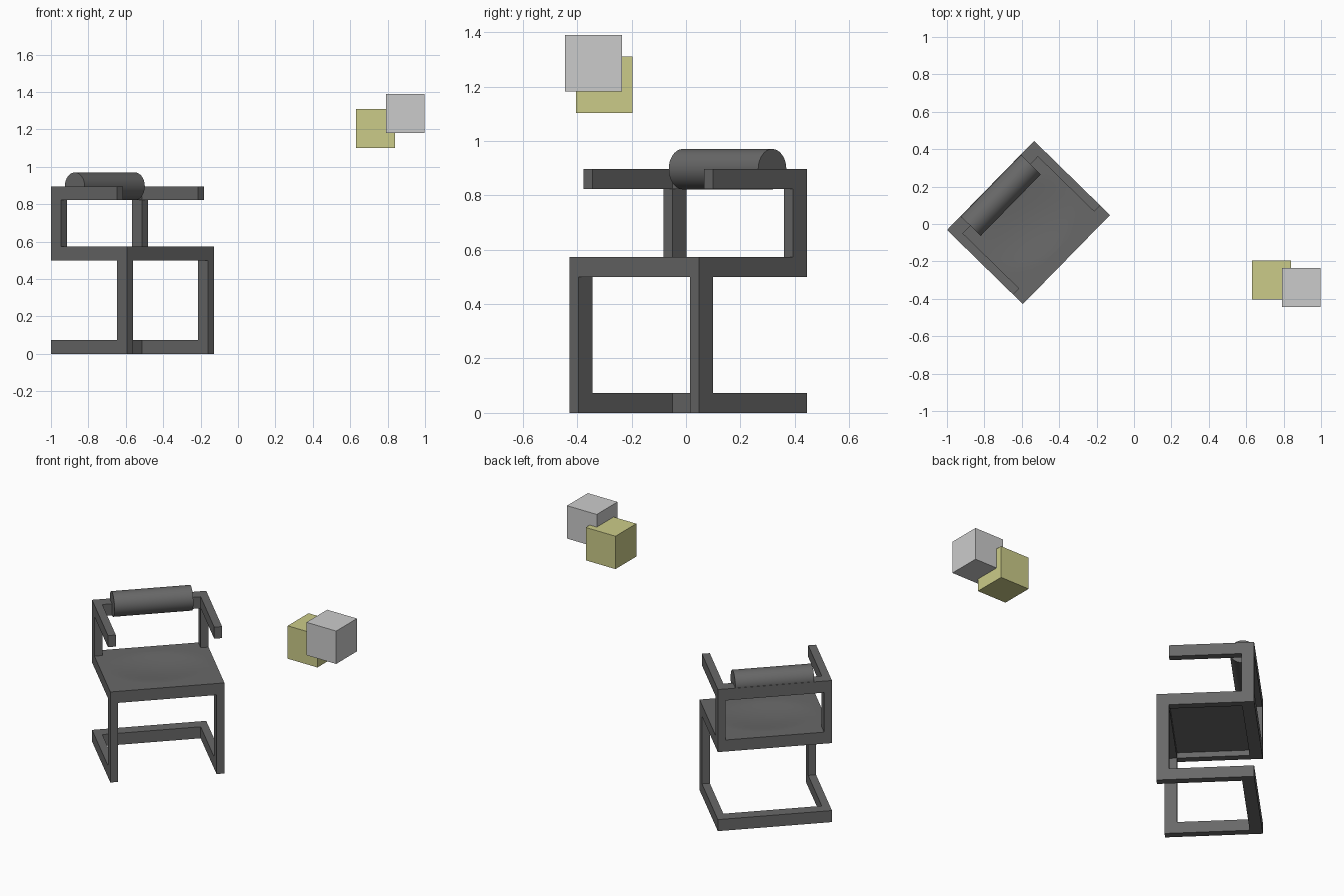
import bpy, bmesh, math
from mathutils import Matrix, Vector

if "Cube" in bpy.data.objects:
    bpy.data.objects.remove(bpy.data.objects["Cube"], do_unlink=True)


def material(name, rgb):
    m = bpy.data.materials.new(name)
    m.use_nodes = True
    m.diffuse_color = (*rgb, 1)
    m.node_tree.nodes["Principled BSDF"].inputs["Base Color"].default_value = (*rgb, 1)
    return m


CHARCOAL = material("charcoal", (0.14, 0.14, 0.14))
GREY = material("light grey", (0.6, 0.6, 0.6))
OLIVE = material("olive yellow", (0.6, 0.6, 0.25))

# The chair is designed square to its own axes, then turned into place
PLACE = Matrix.Translation((-0.564, 0.008, 0)) @ Matrix.Rotation(math.radians(45.65), 4, "Z")
IDENTITY = Matrix.Identity(4)


def finish(name, bm, mat, place):
    mesh = bpy.data.meshes.new(name)
    bm.to_mesh(mesh)
    bm.free()
    mesh.materials.append(mat)
    obj = bpy.data.objects.new(name, mesh)
    obj.matrix_world = place
    bpy.context.collection.objects.link(obj)
    return obj


def box(name, low, high, mat=CHARCOAL, place=PLACE):
    low, high = Vector(low), Vector(high)
    bm = bmesh.new()
    bmesh.ops.create_cube(bm, size=1)
    for v in bm.verts:
        v.co = (low + high) / 2 + v.co * (high - low)
    return finish(name, bm, mat, place)


def smooth(obj):
    bpy.ops.object.select_all(action="DESELECT")
    obj.select_set(True)
    bpy.context.view_layer.objects.active = obj
    bpy.ops.object.shade_smooth_by_angle(angle=math.radians(35))


W, D = 0.333, 0.2835        # half width and half depth
T, B = 0.046, 0.073         # bar width, bar depth and height
SEAT, ARM = 0.5, 0.823      # undersides of the seat frame and the arms
INNER = W - T

# Two side frames, each an open zigzag of bars
for side, s in (("right", -1), ("left", 1)):
    xa, xb = sorted((s * W, s * INNER))
    for part, y0, y1, z0, z1 in (
        ("base_rail", -D + B, D, 0, B),
        ("front_leg", -D, -D + B, 0, SEAT),
        ("seat_rail", -D, D, SEAT, SEAT + B),
        ("rear_post", D - B, D, SEAT + B, ARM),
        ("arm", -D + B, D, ARM, ARM + B),
    ):
        box(f"{side}_{part}", (xa, y0, z0), (xb, y1, z1))

# Cross rails joining the sides
for part, y, z in (
    ("base_rear_rail", D - B, 0),
    ("seat_front_rail", -D, SEAT),
    ("seat_rear_rail", D - B, SEAT),
    ("back_top_rail", D - B, ARM),
):
    box(part, (-INNER, y, z), (INNER, y + B, z + B))

# Seat panel with a shallow dished top
bm = bmesh.new()
hx, hy = INNER, D - B
bmesh.ops.create_grid(bm, x_segments=24, y_segments=24, size=1)
rim = [e for e in bm.edges if e.is_boundary]
skirt = bmesh.ops.extrude_edge_only(bm, edges=rim)["geom"]
lower = {g for g in skirt if isinstance(g, bmesh.types.BMVert)}
for v in bm.verts:
    x, y = v.co.x, v.co.y
    dish = 0.014 * max(0, 1 - x * x - y * y) ** 1.5
    v.co = (x * hx, y * hy, SEAT + (0.035 if v in lower else B - dish))
bmesh.ops.contextual_create(bm, geom=[e for e in bm.edges if e.is_boundary])
bmesh.ops.recalc_face_normals(bm, faces=bm.faces)
smooth(finish("seat_panel", bm, CHARCOAL, PLACE))

# Round bolster resting against the back rail
bm = bmesh.new()
bmesh.ops.create_cone(
    bm, cap_ends=True, segments=48, radius1=0.074, radius2=0.074, depth=0.46,
    matrix=Matrix.Translation((0, 0.207, ARM + B)) @ Matrix.Rotation(math.pi / 2, 4, "Y"))
smooth(finish("back_bolster", bm, CHARCOAL, PLACE))

# Two floating, overlapping cubes
S = 0.208
for name, corner, mat in (
    ("grey_block", (0.79, -0.444, 1.182), GREY),
    ("olive_block", (0.631, -0.404, 1.102), OLIVE),
):
    box(name, corner, Vector(corner) + Vector((S, S, S)), mat, IDENTITY)
